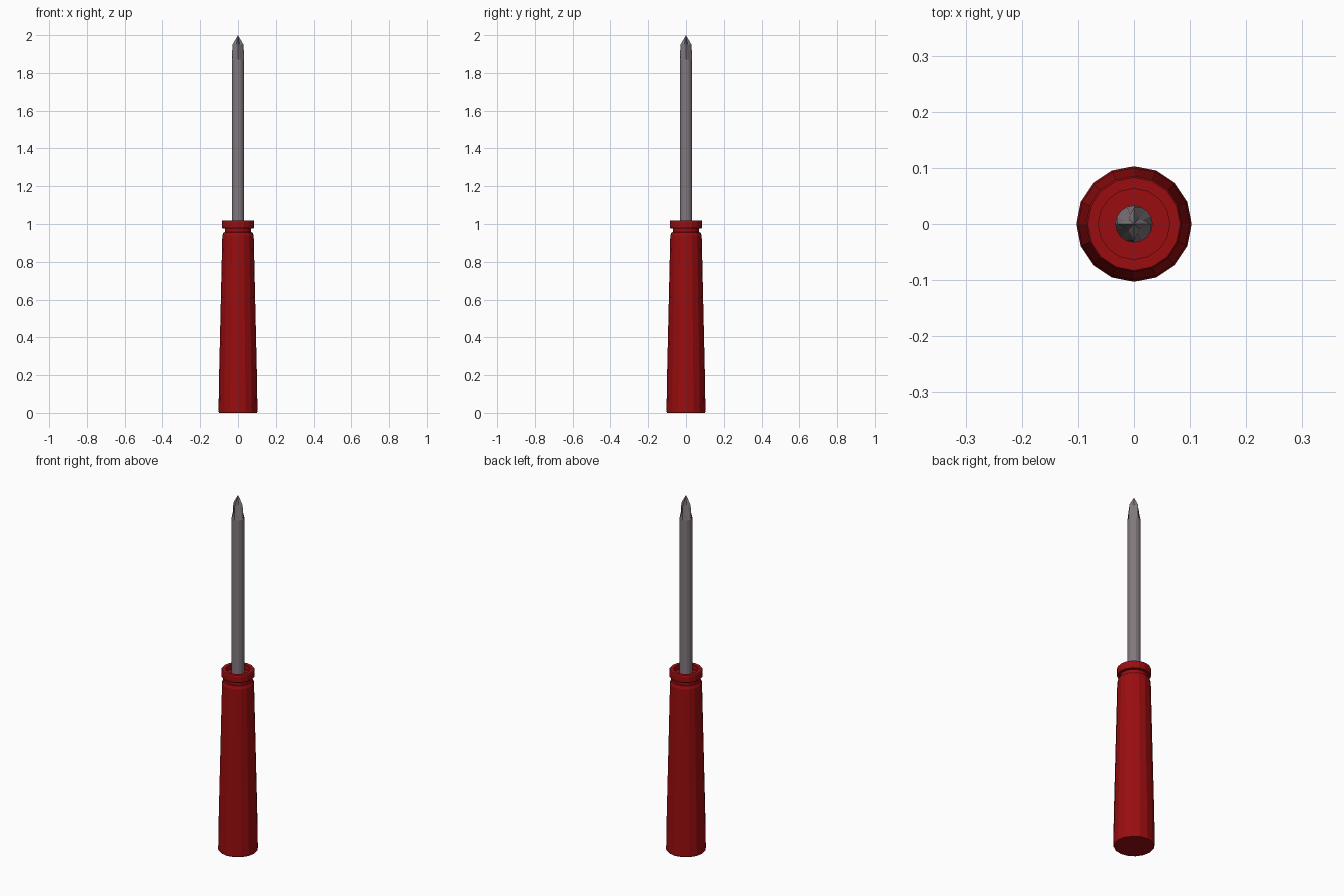
import bpy, bmesh
from math import sin, cos, tau

cube = bpy.data.objects.get("Cube")
if cube:
    bpy.data.objects.remove(cube, do_unlink=True)

SIDES = 16


def material(name, color, roughness):
    mat = bpy.data.materials.new(name)
    mat.use_nodes = True
    mat.diffuse_color = color
    bsdf = mat.node_tree.nodes["Principled BSDF"]
    bsdf.inputs["Base Color"].default_value = color
    bsdf.inputs["Roughness"].default_value = roughness
    return mat


def add_ring(bm, z, radius):
    """One ring; radius is a number or a function of the side index."""
    ring = []
    for k in range(SIDES):
        r = radius(k) if callable(radius) else radius
        a = tau * k / SIDES
        ring.append(bm.verts.new((r * cos(a), r * sin(a), z)))
    return ring


def lathe(name, profile, mat, apex=None):
    """Stack rings from (z, radius) pairs, close the ends, shade flat."""
    bm = bmesh.new()
    rings = [add_ring(bm, z, r) for z, r in profile]
    bm.faces.new(rings[0])
    for low, high in zip(rings, rings[1:]):
        for k in range(SIDES):
            n = (k + 1) % SIDES
            bm.faces.new((low[k], low[n], high[n], high[k]))
    if apex is None:
        bm.faces.new(rings[-1])
    else:
        tip = bm.verts.new((0, 0, apex))
        for k in range(SIDES):
            bm.faces.new((rings[-1][k], rings[-1][(k + 1) % SIDES], tip))
    bmesh.ops.recalc_face_normals(bm, faces=bm.faces)
    mesh = bpy.data.meshes.new(name)
    bm.to_mesh(mesh)
    bm.free()
    mesh.materials.append(mat)
    obj = bpy.data.objects.new(name, mesh)
    bpy.context.collection.objects.link(obj)
    return obj


red = material("handle red", (0.32, 0.004, 0.005, 1), 0.5)
steel = material("shaft steel", (0.22, 0.19, 0.21, 1), 0.4)

# Tapered grip, groove, collar and the shallow recess around the shaft
lathe("handle", [
    (0, 0.1), (0.006, 0.103), (0.2, 0.1), (0.94, 0.083), (0.955, 0.077),
    (0.957, 0.07), (0.975, 0.07), (0.977, 0.083), (0.983, 0.086),
    (1.012, 0.086), (1.018, 0.083), (1.018, 0.063), (0.99, 0.063),
], red)


# Cross tip: four blades on the axes with flutes pinched in between
def cross(blade, flank, flute):
    return lambda k: (blade, flank, flute, flank)[k % 4]


lathe("shaft", [
    (0.98, 0.033), (1.87, 0.033),
    (1.95, cross(0.029, 0.018, 0.013)),
], steel, apex=2.0)
